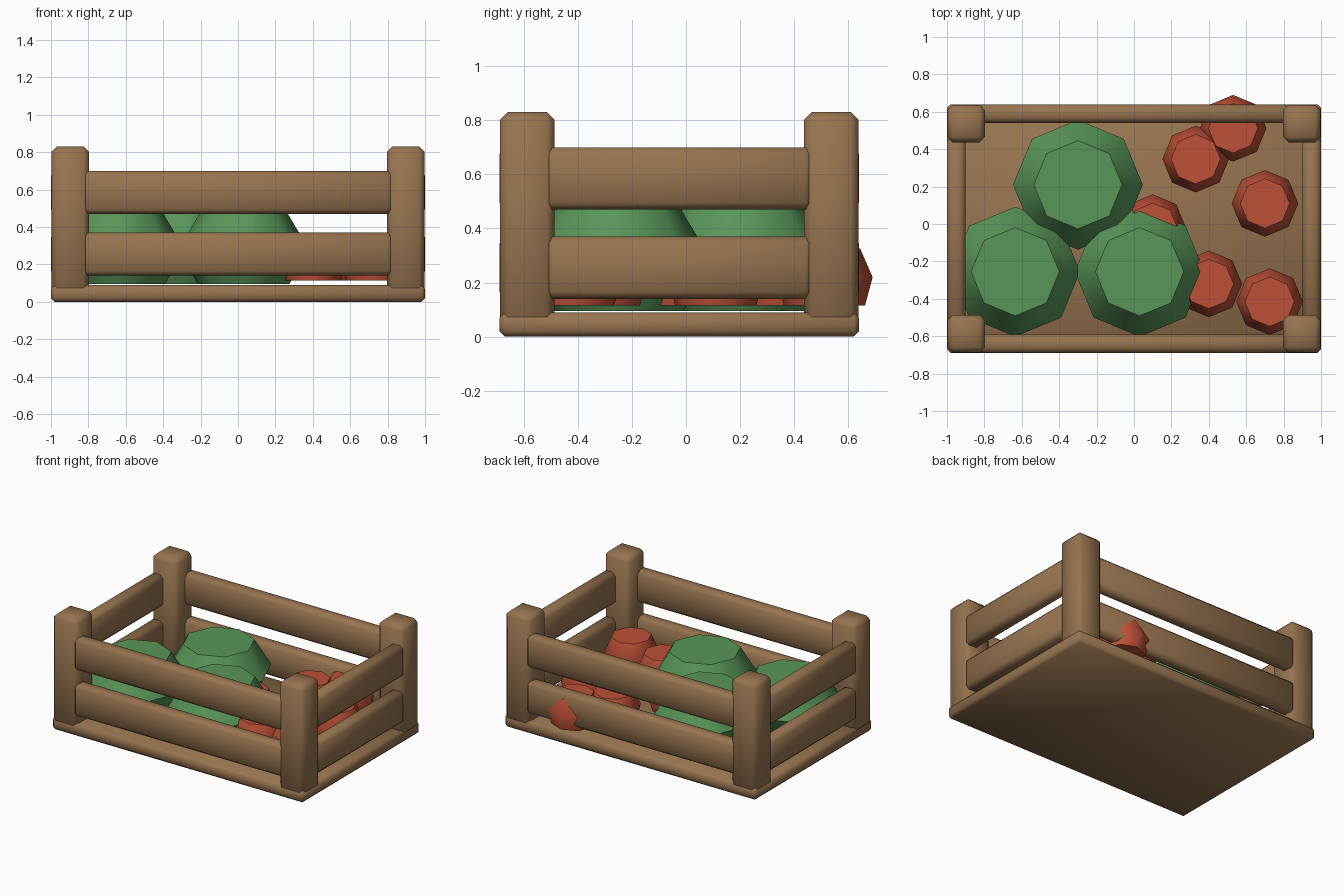
import bpy
import bmesh
from math import cos, sin, pi, radians
from mathutils import Vector

cube = bpy.data.objects.get("Cube")
if cube:
    bpy.data.objects.remove(cube, do_unlink=True)


def material(name, rgb):
    mat = bpy.data.materials.new(name)
    mat.use_nodes = True
    mat.diffuse_color = (*rgb, 1)
    mat.node_tree.nodes["Principled BSDF"].inputs["Base Color"].default_value = (*rgb, 1)
    return mat


WOOD = material("brown_wood", (0.31, 0.174, 0.08))
GREEN = material("leaf_green", (0.098, 0.30, 0.098))
RED = material("ripe_red", (0.52, 0.082, 0.04))


def finish(bm, name, mat, angle):
    bmesh.ops.recalc_face_normals(bm, faces=bm.faces)
    mesh = bpy.data.meshes.new(name)
    bm.to_mesh(mesh)
    bm.free()
    mesh.materials.append(mat)
    obj = bpy.data.objects.new(name, mesh)
    bpy.context.collection.objects.link(obj)
    bpy.ops.object.select_all(action='DESELECT')
    obj.select_set(True)
    bpy.context.view_layer.objects.active = obj
    bpy.ops.object.shade_smooth_by_angle(angle=radians(angle))
    return obj


def beam(name, low, high, bevel=0.025):
    """Chamfered wooden block between two opposite corners."""
    low, high = Vector(low), Vector(high)
    bm = bmesh.new()
    bmesh.ops.create_cube(bm, size=1)
    for v in bm.verts:
        v.co = (low + high) / 2 + v.co * (high - low)
    bmesh.ops.bevel(bm, geom=bm.edges[:], offset=bevel, segments=1, affect='EDGES')
    return finish(bm, name, WOOD, 60)


def produce(name, x, y, profile, mat, sides=8):
    """Faceted round vegetable from (radius, height) rings with flat caps."""
    bm = bmesh.new()
    rings = [[bm.verts.new((x + r * cos(2 * pi * i / sides),
                            y + r * sin(2 * pi * i / sides), z))
              for i in range(sides)] for r, z in profile]
    for a, b in zip(rings, rings[1:]):
        for i in range(sides):
            j = (i + 1) % sides
            bm.faces.new((a[i], a[j], b[j], b[i]))
    bm.faces.new(rings[0])
    bm.faces.new(rings[-1])
    return finish(bm, name, mat, 50)


# Crate extents
FRONT, BACK, SIDE = -0.69, 0.64, 1.0
POST, THICK, INSET = 0.2, 0.1, 0.003

# Solid floor
beam("crate_floor", (-SIDE, FRONT, 0), (SIDE, BACK, 0.09), 0.02)

# Corner posts
for end, y in (("front", FRONT + INSET), ("back", BACK - INSET - POST)):
    for side, x in (("right", -SIDE + INSET), ("left", SIDE - INSET - POST)):
        beam(f"{end}_{side}_post", (x, y, 0.005), (x + POST, y + POST, 0.83), 0.028)

# Two rails on each of the four sides
for level, z0, z1 in (("lower", 0.14, 0.37), ("upper", 0.47, 0.70)):
    for end, y in (("front", FRONT), ("back", BACK - THICK)):
        beam(f"{level}_{end}_rail", (-0.83, y, z0), (0.83, y + THICK, z1))
    for side, x in (("right", -SIDE), ("left", SIDE - THICK)):
        beam(f"{level}_{side}_rail", (x, -0.52, z0), (x + THICK, 0.467, z1))

# Large green heads
green_profile = [(0.245, 0.095), (0.347, 0.285), (0.236, 0.472)]
for n, (x, y) in enumerate([(-0.30, 0.21), (-0.635, -0.255), (0.03, -0.255)]):
    produce(f"green_head_{n + 1}", x, y, green_profile, GREEN)

# Small red vegetables
red_profile = [(0.15, 0.115), (0.178, 0.22), (0.132, 0.325)]
for n, (x, y) in enumerate([(0.53, 0.512), (0.33, 0.347), (0.70, 0.11),
                            (0.10, -0.02), (0.40, -0.32), (0.725, -0.415)]):
    produce(f"red_vegetable_{n + 1}", x, y, red_profile, RED)
